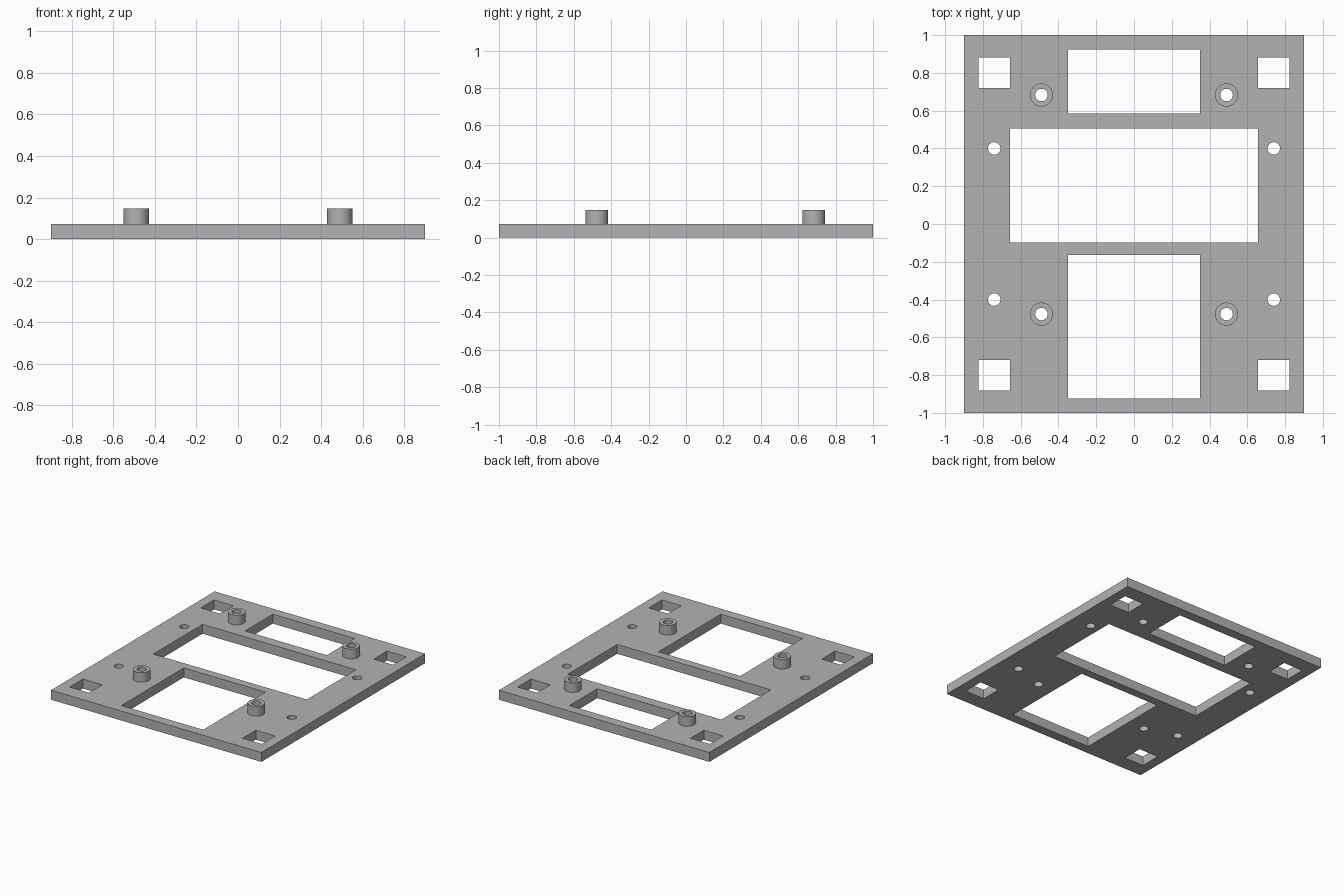
import bpy
import bmesh
from math import cos, sin, tau, radians

if "Cube" in bpy.data.objects:
    bpy.data.objects.remove(bpy.data.objects["Cube"], do_unlink=True)

PLATE_TOP = 0.073
POST_TOP = 0.147

grey = bpy.data.materials.new("plain grey")
grey.use_nodes = True
colour = (0.45, 0.45, 0.45, 1)
grey.diffuse_color = colour
grey.node_tree.nodes["Principled BSDF"].inputs["Base Color"].default_value = colour


def rect(x0, x1, y0, y1):
    return [(x0, y0), (x1, y0), (x1, y1), (x0, y1)]


def circle(x, y, r, n=48):
    return [(x + r * cos(tau * i / n), y + r * sin(tau * i / n)) for i in range(n)]


def extrude_outlines(name, outlines, z0, z1):
    """Fill nested outlines (inner ones become holes) and extrude from z0 to z1."""
    curve = bpy.data.curves.new(name, "CURVE")
    curve.dimensions = "2D"
    curve.fill_mode = "BOTH"
    curve.extrude = (z1 - z0) / 2
    for points in outlines:
        spline = curve.splines.new("POLY")
        spline.points.add(len(points) - 1)
        for p, (x, y) in zip(spline.points, points):
            p.co = (x, y, 0, 1)
        spline.use_cyclic_u = True
    helper = bpy.data.objects.new(name + " outline", curve)
    mesh = bpy.data.meshes.new_from_object(helper)
    bpy.data.objects.remove(helper)

    # Weld caps to walls and lift into place
    bm = bmesh.new()
    bm.from_mesh(mesh)
    bmesh.ops.remove_doubles(bm, verts=bm.verts, dist=0.0001)
    bmesh.ops.recalc_face_normals(bm, faces=bm.faces)
    bmesh.ops.translate(bm, verts=bm.verts, vec=(0, 0, (z0 + z1) / 2))
    bm.to_mesh(mesh)
    bm.free()
    mesh.name = name
    mesh.materials.clear()
    mesh.materials.append(grey)

    obj = bpy.data.objects.new(name, mesh)
    bpy.context.collection.objects.link(obj)
    bpy.ops.object.select_all(action="DESELECT")
    obj.select_set(True)
    bpy.context.view_layer.objects.active = obj
    bpy.ops.object.shade_smooth_by_angle(angle=radians(30))
    return obj


# Plate outline and its three large windows
outlines = [
    rect(-0.9, 0.9, -1, 1),
    rect(-0.35, 0.35, 0.585, 0.925),
    rect(-0.657, 0.657, -0.098, 0.505),
    rect(-0.35, 0.35, -0.163, -0.925),
]

posts = [(sx * 0.49, y) for sx in (-1, 1) for y in (-0.477, 0.683)]

# Corner sockets and screw holes, mirrored to all four corners
for sx in (-1, 1):
    for sy in (-1, 1):
        outlines.append(rect(sx * 0.657, sx * 0.823, sy * 0.72, sy * 0.882))
        outlines.append(circle(sx * 0.74, sy * 0.4, 0.033))

# Post bores continue through the plate
outlines += [circle(x, y, 0.033) for x, y in posts]
extrude_outlines("mounting_plate", outlines, 0, PLATE_TOP)

# Hollow standoff posts
for i, (x, y) in enumerate(posts, 1):
    rings = [circle(x, y, 0.061), circle(x, y, 0.033)]
    extrude_outlines(f"standoff_post_{i}", rings, PLATE_TOP, POST_TOP)
